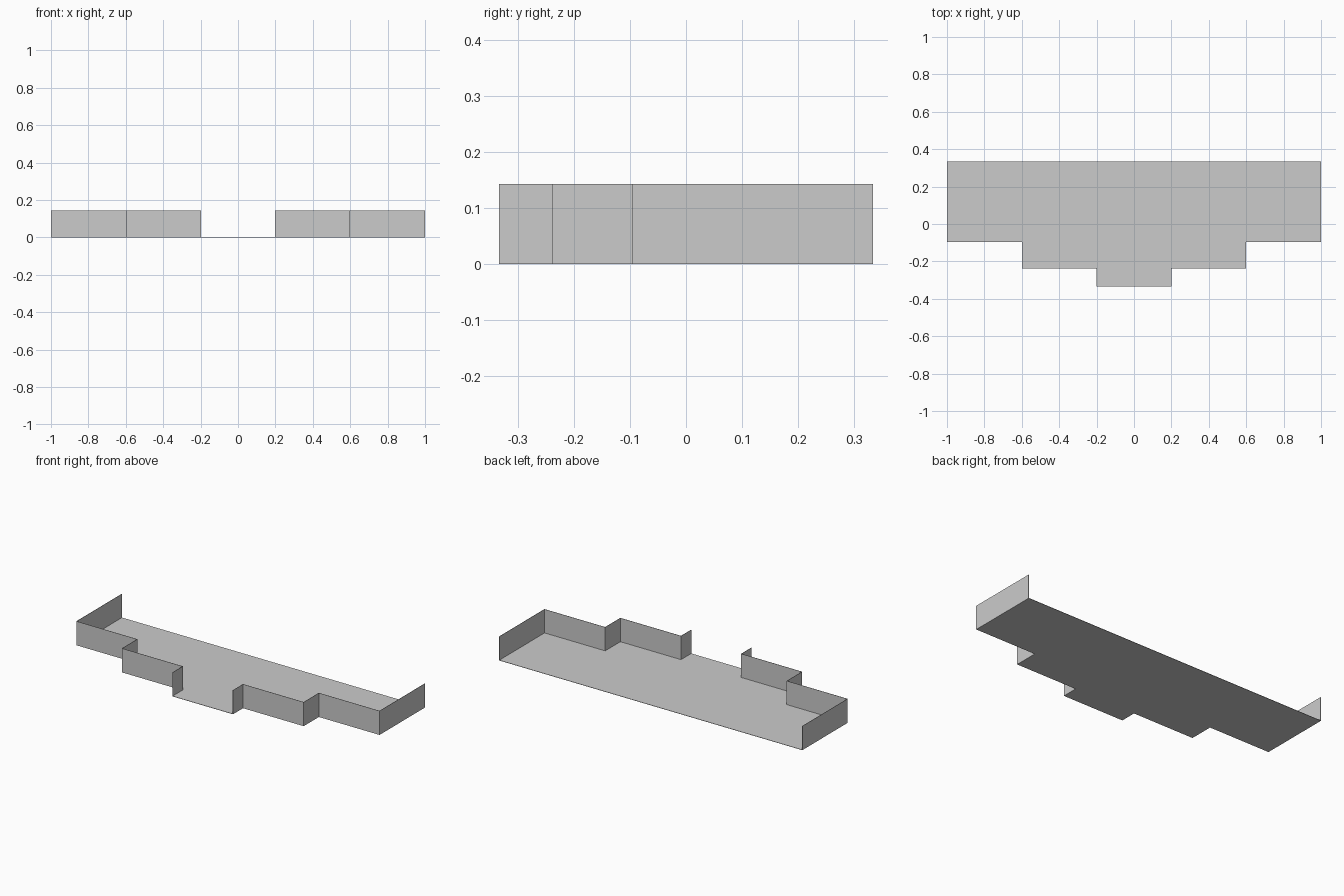
import bpy

if "Cube" in bpy.data.objects:
    bpy.data.objects.remove(bpy.data.objects["Cube"])

HEIGHT = 0.143
SHEET = 0.002

# stepped outline of the left half, back to front
LEFT = [(-1, 0.333), (-1, -0.095), (-0.6, -0.095),
        (-0.6, -0.238), (-0.2, -0.238), (-0.2, -0.333)]


def make_sheet(name, verts, faces):
    mesh = bpy.data.meshes.new(name)
    mesh.from_pydata(verts, [], faces)
    mesh.update()
    obj = bpy.data.objects.new(name, mesh)
    bpy.context.collection.objects.link(obj)
    solid = obj.modifiers.new("thickness", 'SOLIDIFY')
    solid.thickness = SHEET
    solid.offset = -1
    solid.use_even_offset = True
    return obj


# floor slab: left outline plus its mirror image
outline = LEFT + [(-x, y) for x, y in reversed(LEFT)]
make_sheet("floor", [(x, y, SHEET) for x, y in outline],
           [list(range(len(outline)))])

# stepped parapet, open at the back and the front bay
n = len(LEFT)
verts = [(x, y, z) for z in (0, HEIGHT) for x, y in LEFT]
faces = [(i, i + 1, n + i + 1, n + i) for i in range(n - 1)]
wall = make_sheet("parapet_walls", verts, faces)
wall.modifiers.new("other_side", 'MIRROR').use_axis[0] = True
